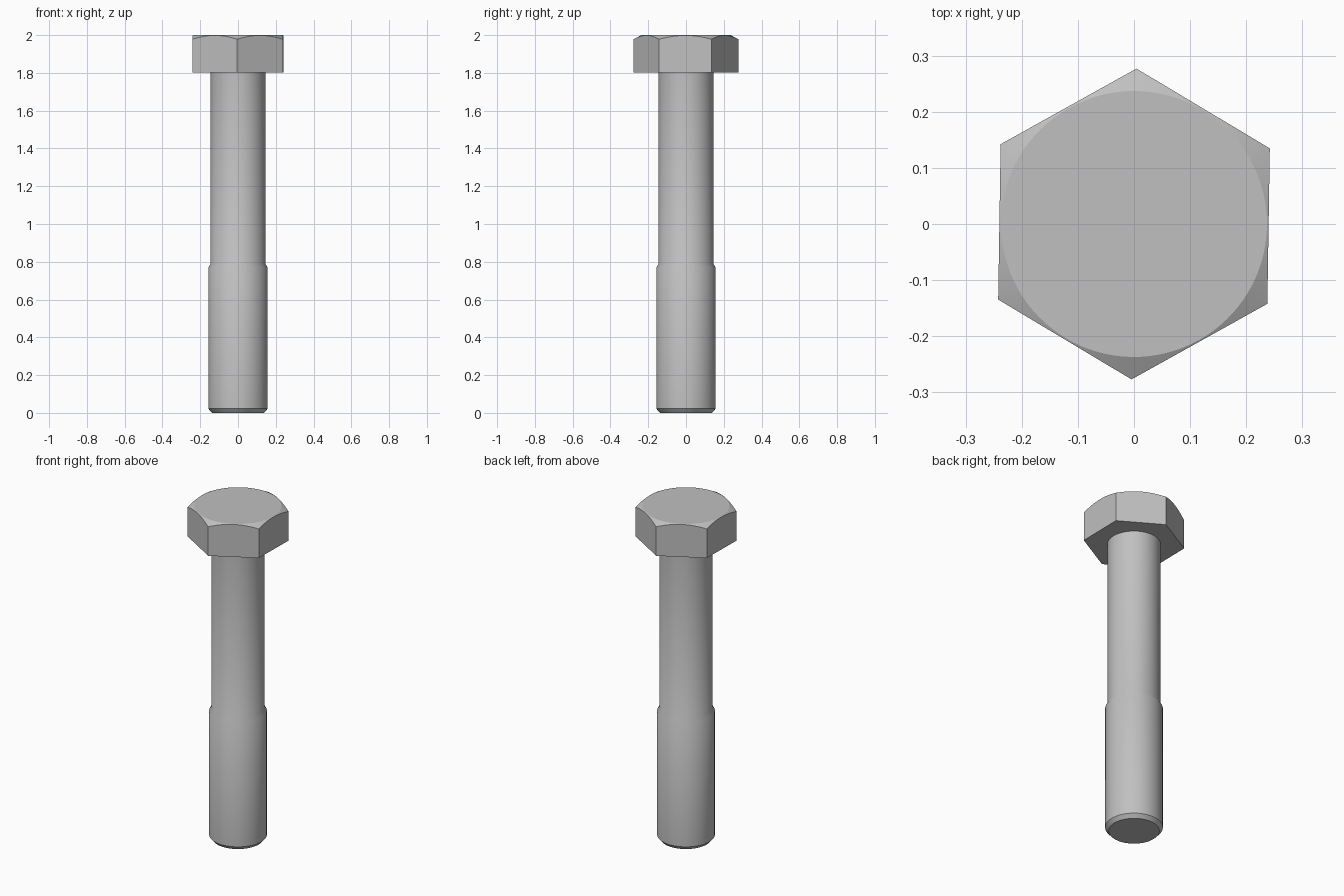
import bpy, bmesh, math

default = bpy.data.objects.get("Cube")
if default:
    bpy.data.objects.remove(default, do_unlink=True)

# Material
steel = bpy.data.materials.new("grey steel")
steel.use_nodes = True
GREY = (0.53, 0.53, 0.53, 1)
steel.diffuse_color = GREY
for node in steel.node_tree.nodes:
    if node.type == 'BSDF_PRINCIPLED':
        node.inputs["Base Color"].default_value = GREY

SEGMENTS = 96
TURN = math.radians(89.1)     # direction of the first head corner


def round_radius(r):
    return lambda a: r


def hex_radius(corner):
    """Distance from the axis to a hexagon edge at angle a from a corner."""
    apothem = corner * math.cos(math.pi / 6)
    return lambda a: apothem / math.cos(a % (math.pi / 3) - math.pi / 6)


def stacked_solid(name, rings, smooth_angle):
    """Closed solid through rings of (radius function, height function)."""
    bm = bmesh.new()
    loops = []
    for radius, height in rings:
        loop = []
        for i in range(SEGMENTS):
            a = math.tau * i / SEGMENTS
            r = radius(a)
            loop.append(bm.verts.new((r * math.cos(a + TURN),
                                      r * math.sin(a + TURN), height(r))))
        loops.append(loop)
    for low, high in zip(loops, loops[1:]):
        for i in range(SEGMENTS):
            j = (i + 1) % SEGMENTS
            bm.faces.new((low[i], low[j], high[j], high[i]))
    bm.faces.new(loops[0][::-1])
    bm.faces.new(loops[-1])
    mesh = bpy.data.meshes.new(name)
    bm.to_mesh(mesh)
    bm.free()
    mesh.materials.append(steel)
    obj = bpy.data.objects.new(name, mesh)
    bpy.context.scene.collection.objects.link(obj)
    bpy.ops.object.select_all(action='DESELECT')
    obj.select_set(True)
    bpy.context.view_layer.objects.active = obj
    bpy.ops.object.shade_smooth_by_angle(angle=math.radians(smooth_angle))
    return obj


# Shaft: chamfered tip, thicker lower section, short shoulder, slimmer shank
profile = [(0.138, 0), (0.157, 0.022), (0.157, 0.77), (0.145, 0.79), (0.145, 1.81)]
stacked_solid("shaft", [(round_radius(r), lambda _, z=z: z) for r, z in profile], 40)

# Head: hexagon whose upper corners are trimmed by a shallow cone
CORNER, FLAT_TOP, SLOPE = 0.277, 0.237, 0.55
hexagon = hex_radius(CORNER)
stacked_solid("hex_head", [
    (hexagon, lambda r: 1.803),
    (hexagon, lambda r: 2 - (r - FLAT_TOP) * SLOPE),
    (round_radius(FLAT_TOP), lambda r: 2),
], 25)
